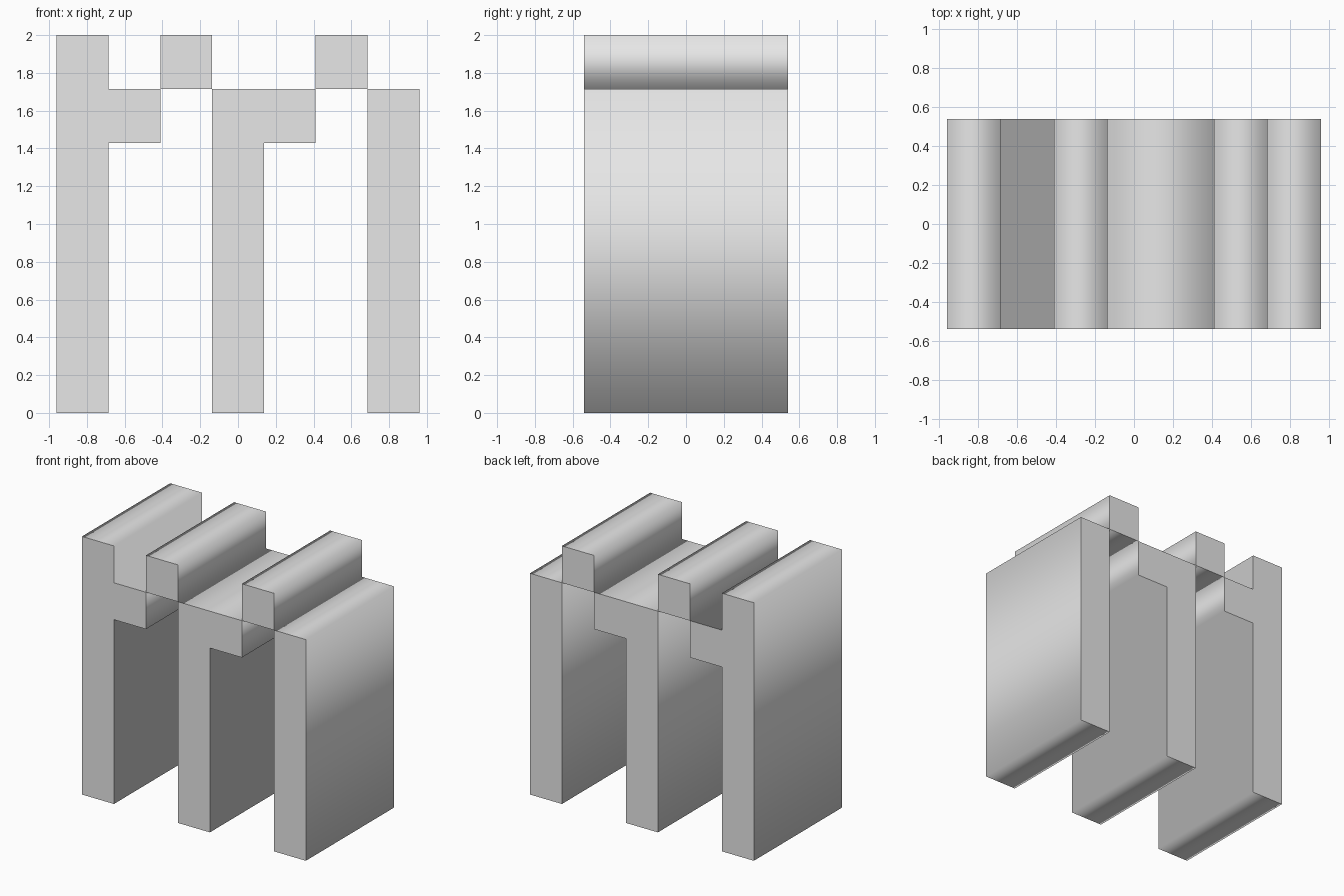
import bpy
import bmesh

if "Cube" in bpy.data.objects:
    bpy.data.objects.remove(bpy.data.objects["Cube"])

# Cell size of the stepped profile and half the depth
W = 1.92 / 7
H = 2.0 / 7
HALF_DEPTH = 0.54
X0 = -0.96

grey = bpy.data.materials.new("light_grey")
grey.diffuse_color = (0.8, 0.8, 0.8, 1.0)
grey.use_nodes = True
grey.node_tree.nodes["Principled BSDF"].inputs["Base Color"].default_value = grey.diffuse_color


def extrude_profile(name, cells):
    """Extrude a counter-clockwise profile in grid cells along y."""
    bm = bmesh.new()
    pts = [(X0 + c * W, r * H) for c, r in cells]
    front = [bm.verts.new((x, -HALF_DEPTH, z)) for x, z in pts]
    back = [bm.verts.new((x, HALF_DEPTH, z)) for x, z in pts]
    caps = [bm.faces.new(front), bm.faces.new(back[::-1])]
    n = len(pts)
    for i in range(n):
        j = (i + 1) % n
        side = bm.faces.new((front[j], front[i], back[i], back[j]))
        side.smooth = True
    # Flat end caps, smooth shading around the profile
    for cap in caps:
        for edge in cap.edges:
            edge.smooth = False
    bmesh.ops.recalc_face_normals(bm, faces=bm.faces[:])
    mesh = bpy.data.meshes.new(name)
    bm.to_mesh(mesh)
    bm.free()
    mesh.materials.append(grey)
    obj = bpy.data.objects.new(name, mesh)
    bpy.context.collection.objects.link(obj)
    return obj


def box(name, col, row, height):
    return extrude_profile(name, [(col, row), (col + 1, row),
                                  (col + 1, row + height), (col, row + height)])


# Left post with a side arm
extrude_profile("left_post", [(0, 0), (1, 0), (1, 5), (2, 5),
                              (2, 6), (1, 6), (1, 7), (0, 7)])
# Middle post with an arm at its top
extrude_profile("middle_post", [(3, 0), (4, 0), (4, 5), (5, 5), (5, 6), (3, 6)])
# Plain right post
box("right_post", 6, 0, 6)
# Raised bars touching the arms at their corners
for name, col in (("left_top_bar", 2), ("right_top_bar", 5)):
    box(name, col, 6, 1)
